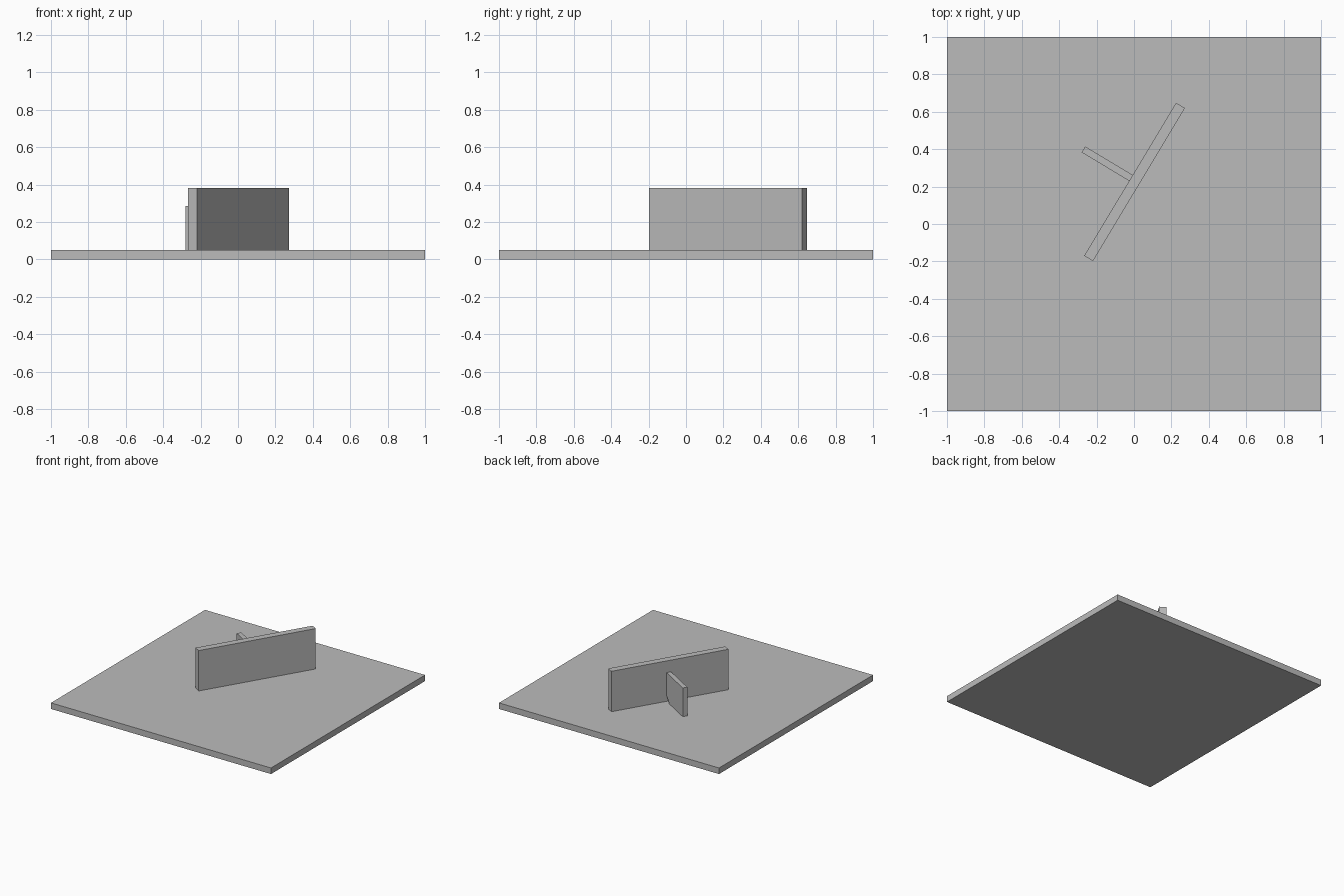
import bpy
import bmesh
from math import radians
from mathutils import Matrix

cube = bpy.data.objects.get("Cube")
if cube:
    bpy.data.objects.remove(cube, do_unlink=True)

grey = bpy.data.materials.new("plain grey")
grey.use_nodes = True
colour = (0.5, 0.5, 0.5, 1)
grey.diffuse_color = colour
grey.node_tree.nodes["Principled BSDF"].inputs["Base Color"].default_value = colour


def plate(name, profile, thickness, origin, angle):
    """Upright plate: profile in (length, height), thickness centred, turned about z."""
    bm = bmesh.new()
    face = bm.faces.new([bm.verts.new((u, -thickness / 2, v)) for u, v in profile])
    grown = bmesh.ops.extrude_face_region(bm, geom=[face])["geom"]
    bmesh.ops.translate(bm, vec=(0, thickness, 0),
                        verts=[g for g in grown if isinstance(g, bmesh.types.BMVert)])
    bmesh.ops.recalc_face_normals(bm, faces=bm.faces)
    bmesh.ops.transform(bm, matrix=Matrix.Rotation(radians(angle), 4, "Z"), verts=bm.verts)
    mesh = bpy.data.meshes.new(name)
    bm.to_mesh(mesh)
    bm.free()
    mesh.materials.append(grey)
    obj = bpy.data.objects.new(name, mesh)
    obj.location = origin
    bpy.context.collection.objects.link(obj)
    return obj


def rectangle(start, end, height):
    return [(start, 0), (end, 0), (end, height), (start, height)]


base_top = 0.05

# Square base slab
plate("base_plate", rectangle(-1, 1, base_top), 2, (0, 0, 0), 0)

# Long upright plate, turned on the base
plate("upright_plate", rectangle(-0.477, 0.477, 0.332), 0.055,
      (0.003, 0.225, base_top), 59)

# Bracing rib behind it, with a clipped corner at the joint
notch, rib_length, rib_height = 0.05, 0.297, 0.236
rib = [(notch, 0), (rib_length, 0), (rib_length, rib_height),
       (0, rib_height), (0, notch)]
plate("bracing_rib", rib, 0.037, (-0.016, 0.246, base_top), 149)
